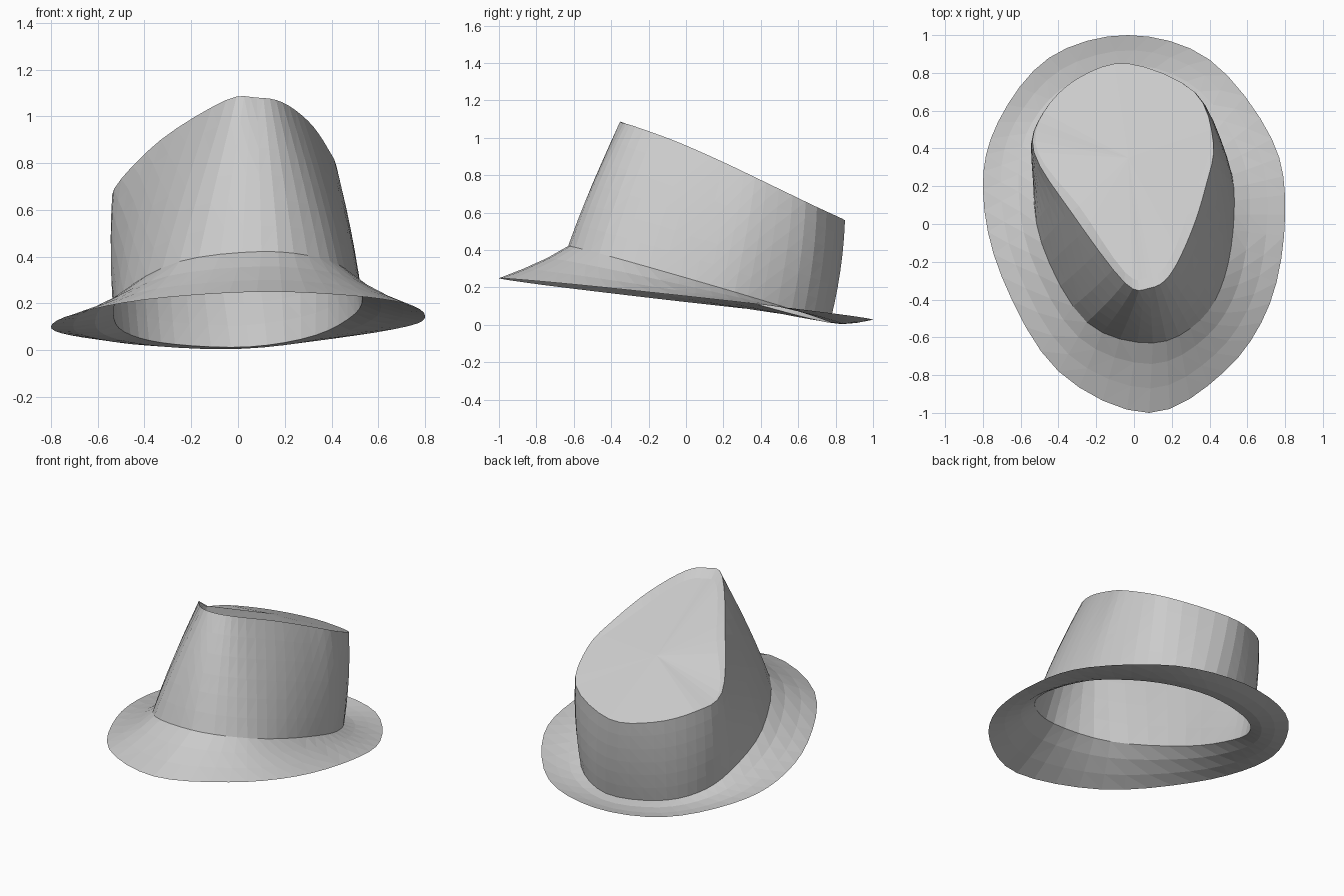
import bpy
import bmesh
from mathutils import Vector

cube = bpy.data.objects.get("Cube")
if cube:
    bpy.data.objects.remove(cube, do_unlink=True)

STEPS = 4  # segments between neighbouring guide points

felt = bpy.data.materials.new("grey felt")
felt.use_nodes = True
COLOUR = (0.6, 0.6, 0.6, 1)
felt.diffuse_color = COLOUR
felt.node_tree.nodes["Principled BSDF"].inputs["Base Color"].default_value = COLOUR


def smooth_loop(points):
    """Closed Catmull-Rom loop through the guide points."""
    n, loop = len(points), []
    for i in range(n):
        a, b, c, d = (points[(i + k) % n] for k in (-1, 0, 1, 2))
        for s in range(STEPS):
            t = s / STEPS
            loop.append(b + (c - a) * t / 2 + (a * 2 - b * 5 + c * 4 - d) * t**2 / 2
                        + (b * 3 - a - c * 3 + d) * t**3 / 2)
    return loop


def blend(low, high, t, bulge=0.0, lift=0.0):
    """Ring part way between two rings, pushed outwards and upwards."""
    ring = []
    for p, q in zip(low, high):
        v = p.lerp(q, t)
        out = Vector((v.x, v.y - 0.1, 0)).normalized()
        ring.append(v + out * bulge + Vector((0, 0, lift)))
    return ring


def loft(name, rings, tip=None):
    """Skin a stack of rings, optionally closed by a fan to a tip."""
    bm = bmesh.new()
    rows = [[bm.verts.new(p) for p in ring] for ring in rings]
    n = len(rows[0])
    for low, high in zip(rows, rows[1:]):
        for i in range(n):
            j = (i + 1) % n
            bm.faces.new((low[i], low[j], high[j], high[i]))
    if tip:
        centre = bm.verts.new(tip)
        for i in range(n):
            bm.faces.new((rows[-1][i], rows[-1][(i + 1) % n], centre))
    bmesh.ops.triangulate(bm, faces=bm.faces[:])
    mesh = bpy.data.meshes.new(name)
    bm.to_mesh(mesh)
    bm.free()
    mesh.materials.append(felt)
    obj = bpy.data.objects.new(name, mesh)
    bpy.context.collection.objects.link(obj)
    return obj


# Guide loops, from the front round by the left side
edge_plan = [(.08, -1), (.48, -.78), (.72, -.42), (.8, .05), (.73, .45), (.4, .87),
             (-.03, 1), (-.45, .88), (-.72, .54), (-.8, .18), (-.7, -.28), (-.4, -.78)]
seam_plan = [(.1, -.63), (.35, -.51), (.48, -.28), (.53, .05), (.5, .33), (.33, .63),
             (.05, .77), (-.27, .7), (-.46, .54), (-.53, .3), (-.49, -.1), (-.25, -.52)]
rim_guide = [(.08, -.34, 1.08), (.19, -.27, 1.06), (.3, -.05, .98), (.38, .2, .87),
             (.42, .43, .76), (.32, .7, .63), (-.03, .85, .56), (-.3, .77, .58),
             (-.48, .59, .63), (-.53, .38, .69), (-.33, .06, .9), (-.05, -.31, 1.07)]

edge = smooth_loop([Vector((x, y, 0.138 + 0.02 * x - 0.11 * y)) for x, y in edge_plan])
seam = smooth_loop([Vector((x, y, 0.236 + 0.03 * x - 0.29 * y)) for x, y in seam_plan])
rim = smooth_loop([Vector(p) for p in rim_guide])

# Brim: one thin sheet, slightly hollow in section
loft("brim", [edge, blend(edge, seam, 0.35, lift=-0.01),
              blend(edge, seam, 0.7, lift=-0.012), seam])

# Crown wall: leans back and narrows to a teardrop rim
loft("crown_wall", [seam] + [blend(seam, rim, t, 0.06 * t * (1 - t))
                             for t in (0.17, 0.34, 0.5, 0.67, 0.84)] + [rim])

# Crown top: sunk inside a lip that fades out towards the back
middle = Vector((-0.03, 0.35, 0.79))
lip = []
for p in rim:
    fade = min(1, max(0, (0.6 - p.y) / 0.6))
    lip.append(p + (middle - p).normalized() * 0.06 * fade + Vector((0, 0, -0.025 * fade)))
inner = [p.lerp(middle, 0.5) for p in lip]
loft("crown_top", [rim, lip, inner], middle)
